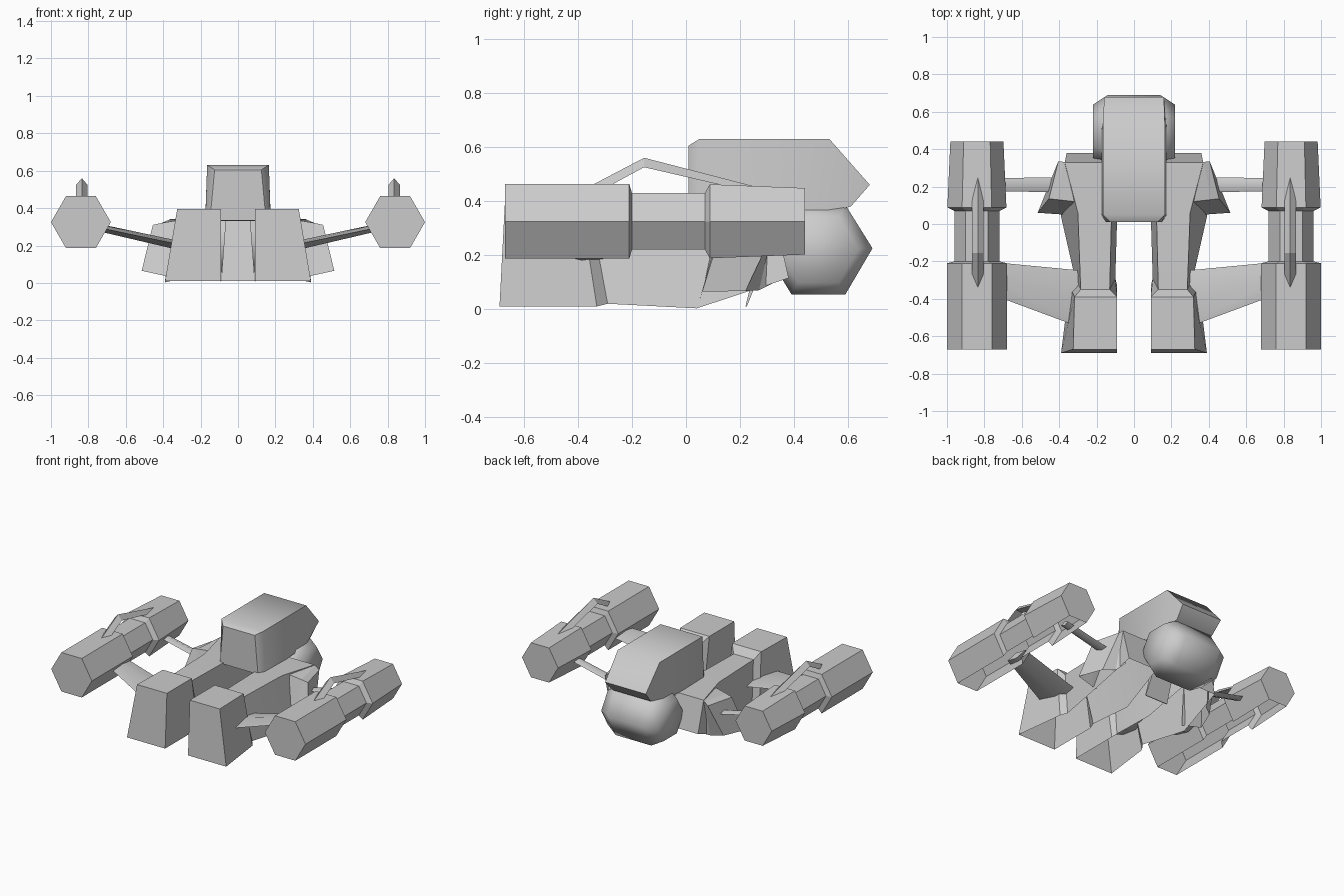
import bpy, bmesh, math

if "Cube" in bpy.data.objects:
    bpy.data.objects.remove(bpy.data.objects["Cube"])


def loft(name, rings, mirror=True, smooth=0, open_side=None, caps=(True, True)):
    """Skin equal-length point rings; open_side leaves one strip (underside) out."""
    bm = bmesh.new()
    vs = [[bm.verts.new(p) for p in r] for r in rings]
    n = len(rings[0])
    drop = []
    for a, b in zip(vs, vs[1:]):
        for i in range(n):
            j = (i + 1) % n
            f = bm.faces.new((a[i], a[j], b[j], b[i]))
            if i == open_side:
                drop.append(f)
    for ring, keep in zip((vs[0], vs[-1]), caps):
        f = bm.faces.new(ring)
        if not keep:
            drop.append(f)
    bmesh.ops.recalc_face_normals(bm, faces=bm.faces[:])
    bmesh.ops.delete(bm, geom=drop, context='FACES_ONLY')
    me = bpy.data.meshes.new(name)
    bm.to_mesh(me)
    bm.free()
    ob = bpy.data.objects.new(name, me)
    bpy.context.collection.objects.link(ob)
    if smooth:
        bpy.ops.object.select_all(action='DESELECT')
        ob.select_set(True)
        bpy.context.view_layer.objects.active = ob
        bpy.ops.object.shade_smooth_by_angle(angle=math.radians(smooth))
    if mirror:
        ob.modifiers.new("mirror", 'MIRROR')
    return ob


def box_ring(yb, yt, xi_b, xo_b, zb, xi_t, xo_t, zt):
    """Trapezoid section across y with separate bottom and top edges."""
    return [(xi_b, yb, zb), (xo_b, yb, zb), (xo_t, yt, zt), (xi_t, yt, zt)]


def hexagon(y, r):
    return [(0.84 + r * math.cos(k * math.pi / 3), y,
             0.325 + r * math.sin(k * math.pi / 3)) for k in range(6)]


# Hexagonal side pods with a narrow waist, open underneath
loft("side_pod", [hexagon(y, r) for y, r in
                  [(-0.67, .16), (-0.21, .16), (-0.2, .121),
                   (0.07, .121), (0.088, .158), (0.44, .142)]], open_side=4)

# Bent ridge handle on top of each pod
loft("pod_handle", [[(.835, yr, zr), (.865, yb, zb), (.805, yb, zb)]
                    for yr, zr, yb, zb in [(-.34, .463, -.27, .463),
                                           (-.155, .56, -.155, .525),
                                           (.25, .455, .17, .45)]])

# Front block flowing into a long arm, open underneath
loft("block_and_arm", [
    box_ring(-.69, -.67, .09, .39, .01, .09, .325, .395),
    box_ring(-.33, -.39, .09, .345, .01, .09, .318, .395),
    box_ring(-.29, -.35, .10, .315, .02, .13, .285, .345),
    box_ring(.04, .06, .09, .39, .003, .12, .30, .345),
    box_ring(.38, .33, .13, .36, .115, .15, .37, .34)],
    smooth=20, open_side=0)

# Flared shoulders on the outer side of the arms, open underneath
loft("shoulder", [
    [(.36, .05, .03), (.32, .12, .335), (.36, .33, .34), (.35, .33, .10)],
    [(.40, .052, .04), (.41, .13, .32), (.375, .332, .335), (.38, .27, .07)],
    [(.515, .06, .065), (.455, .135, .31), (.405, .335, .31), (.45, .22, .067)]],
    open_side=3, caps=(False, True))

# Tapered struts out to the pods: four-sided lens sections
loft("wide_strut", [
    [(.24, -.57, .19), (.27, -.40, .215), (.27, -.25, .19), (.27, -.40, .165)],
    [(.74, -.385, .295), (.74, -.30, .315), (.74, -.205, .295), (.74, -.30, .275)]],
    smooth=50)
loft("narrow_strut", [
    [(.38, .17, .215), (.38, .21, .23), (.38, .25, .215), (.38, .21, .20)],
    [(.76, .175, .30), (.76, .21, .315), (.76, .245, .30), (.76, .21, .285)]],
    smooth=50)


# Cabin: box with chamfered front rim and sloping tail
def cabin_ring(yb, yt, wb, zb, wt, zt):
    return box_ring(yb, yt, -wb, wb, zb, -wt, wt, zt)


loft("cabin", [
    cabin_ring(.01, .01, .15, .335, .125, .605),
    cabin_ring(.05, .05, .175, .33, .165, .63),
    cabin_ring(.50, .53, .175, .35, .165, .63),
    cabin_ring(.61, .68, .15, .38, .16, .46)], mirror=False, smooth=50)

# Rounded hexagonal drum under the tail
drum = [(.29, .22), (.39, .055), (.59, .055), (.69, .225), (.59, .385), (.39, .385)]
loft("tail_drum", [[(x, .49 + (y - .49) * s, .22 + (z - .22) * s) for y, z in drum]
                   for x, s in [(-.22, .74), (-.14, 1), (.14, 1), (.22, .74)]],
     mirror=False, smooth=65)

# Sloping keel plate between the arms
loft("keel_plate", [
    [(-.09, .22, .01), (.09, .22, .01), (.09, .225, .01), (-.09, .225, .01)],
    [(-.066, .30, .34), (.066, .30, .34), (.066, .36, .34), (-.066, .36, .34)]],
    mirror=False)
